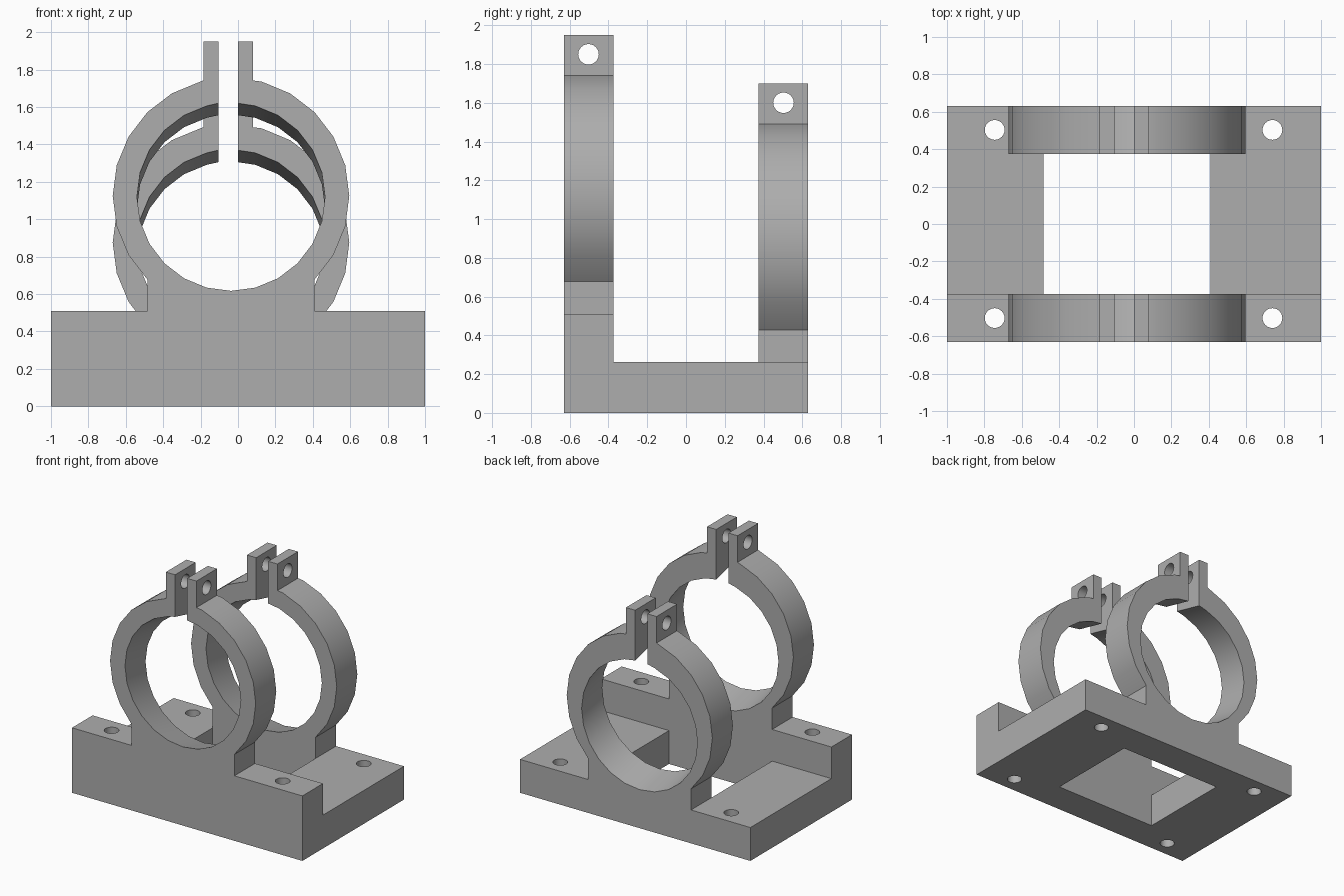
import bpy, bmesh, math
from mathutils import Matrix

if "Cube" in bpy.data.objects:
    bpy.data.objects.remove(bpy.data.objects["Cube"], do_unlink=True)

grey = bpy.data.materials.new("machined grey")
grey.use_nodes = True
colour = (0.42, 0.42, 0.42, 1)
grey.diffuse_color = colour
grey.node_tree.nodes["Principled BSDF"].inputs["Base Color"].default_value = colour

CX, HALF = -0.0375, 0.4475        # ring centre and pedestal half width
R_OUT, R_IN = 0.6325, 0.503
SLOT = (-0.105, 0.0)              # clamp gap
LUGS = (-0.185, 0.08)             # outer sides of the lugs
TILT = 0.25                       # drop of the bore per unit of depth
DEPTH, HALF_Y = 0.255, 0.63


def finish(name, bm):
    bmesh.ops.recalc_face_normals(bm, faces=bm.faces)
    mesh = bpy.data.meshes.new(name)
    bm.to_mesh(mesh)
    bm.free()
    obj = bpy.data.objects.new(name, mesh)
    obj.data.materials.append(grey)
    bpy.context.collection.objects.link(obj)
    return obj


def box(name, x, y, z):
    bm = bmesh.new()
    size = [b - a for a, b in (x, y, z)]
    mid = [(a + b) / 2 for a, b in (x, y, z)]
    bmesh.ops.create_cube(bm, size=1, matrix=Matrix.Translation(mid) @ Matrix.Diagonal((*size, 1)))
    return finish(name, bm)


def pin(name, location, length, axis):
    bm = bmesh.new()
    turn = Matrix.Rotation(math.pi / 2, 4, "Y") if axis == "X" else Matrix()
    bmesh.ops.create_cone(bm, cap_ends=True, segments=24, radius1=0.053, radius2=0.053,
                          depth=length, matrix=Matrix.Translation(location) @ turn)
    return finish(name, bm)


def arc(radius, cz, first, last):
    step = 15 if last > first else -15
    return [(CX + radius * math.cos(math.radians(a)), cz + radius * math.sin(math.radians(a)))
            for a in range(first, last + step, step)]


def clamp(name, y0, foot, cz):
    """Foot, pedestal, split ring and lugs as one profile with a tilted bore."""
    y1, top = y0 + DEPTH, cz + 0.825
    bore_z = 1.12 - TILT * (y0 + HALF_Y)
    shoulder = cz + R_OUT * 0.975
    outline = [(-1, foot), (-1, 0), (1, 0), (1, foot), (CX + HALF, foot)]
    outline += arc(R_OUT, cz, -45, 75)
    outline += [(LUGS[1], shoulder), (LUGS[1], top), (SLOT[1], top)]
    bore = [(SLOT[1], bore_z + 0.5)] + arc(R_IN, bore_z, 75, -255) + [(SLOT[0], bore_z + 0.5)]
    rest = [(SLOT[0], top), (LUGS[0], top), (LUGS[0], shoulder)]
    rest += arc(R_OUT, cz, 105, 225) + [(CX - HALF, foot)]
    points = [(p, 0) for p in outline] + [(p, TILT * DEPTH) for p in bore] + [(p, 0) for p in rest]
    bm = bmesh.new()
    front = [bm.verts.new((x, y0, z)) for (x, z), drop in points]
    back = [bm.verts.new((x, y1, z - drop)) for (x, z), drop in points]
    bm.faces.new(front)
    bm.faces.new(back[::-1])
    for i in range(len(front)):
        j = (i + 1) % len(front)
        bm.faces.new((front[i], back[i], back[j], front[j]))
    return finish(name, bm)


def combine(target, other, operation):
    mod = target.modifiers.new(operation.lower(), "BOOLEAN")
    mod.operation, mod.object, mod.solver = operation, other, "EXACT"
    bpy.context.view_layer.objects.active = target
    bpy.ops.object.modifier_apply(modifier=mod.name)
    bpy.data.objects.remove(other, do_unlink=True)


# Front and rear clamps joined by two side rails
bracket = clamp("clamp_bracket", -HALF_Y, 0.51, 1.125)
inner = HALF_Y - DEPTH
for side, x in (("left", (CX + HALF, 1)), ("right", (-1, CX - HALF))):
    combine(bracket, box(side + "_rail", x, (-inner, inner), (0, 0.262)), "UNION")
combine(bracket, clamp("rear_clamp", inner, 0.262, 0.875), "UNION")

# Mounting holes in the foot and bolt holes through the lugs
for y, bolt_z in ((-0.503, 1.85), (0.503, 1.6)):
    for x in (-0.745, 0.74):
        combine(bracket, pin("mounting_hole", (x, y, 0.3), 1, "Z"), "DIFFERENCE")
    combine(bracket, pin("bolt_hole", (-0.05, y, bolt_z), 0.6, "X"), "DIFFERENCE")

# Smooth curved walls, crisp machined edges
bpy.ops.object.select_all(action="DESELECT")
bracket.select_set(True)
bpy.context.view_layer.objects.active = bracket
bpy.ops.object.shade_smooth_by_angle(angle=math.radians(28))
